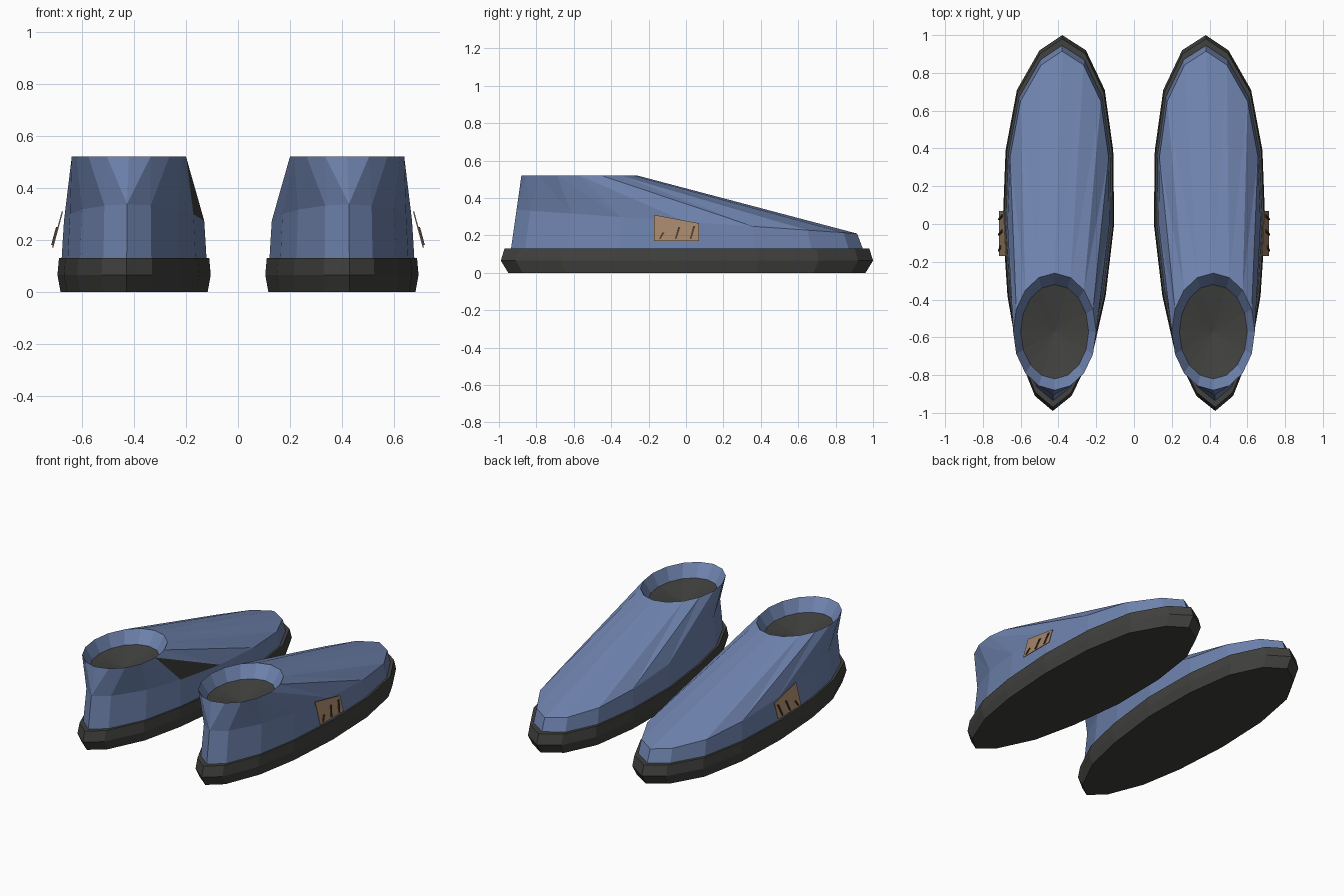
import bpy
import bmesh
from math import sin, cos, tau

if "Cube" in bpy.data.objects:
    bpy.data.objects.remove(bpy.data.objects["Cube"])


def material(name, rgb):
    m = bpy.data.materials.new(name)
    m.use_nodes = True
    m.diffuse_color = (*rgb, 1)
    m.node_tree.nodes["Principled BSDF"].inputs["Base Color"].default_value = (*rgb, 1)
    return m


BLUE = material("blue_fabric", (0.16, 0.23, 0.43))
DARK = material("dark_rubber", (0.052, 0.052, 0.049))
TAN = material("tan_patch", (0.36, 0.23, 0.14))
BROWN = material("brown_stitch", (0.07, 0.045, 0.028))

# Footprint of one shoe, from the toe round the outer side, heel and inner side
OUTLINE = [(.38, 1), (.50, .92), (.62, .71), (.68, .39), (.695, 0), (.67, -.38),
           (.62, -.67), (.525, -.91), (.43, -.99), (.33, -.91), (.215, -.67),
           (.15, -.38), (.105, 0), (.11, .39), (.155, .71), (.255, .92)]
N = len(OUTLINE)


def footprint(scale, height):
    """Scaled outline; height is a function of y."""
    ring = []
    for x, y in OUTLINE:
        y *= scale
        ring.append((.4 + (x - .4) * scale, y, height(y)))
    return ring


def ellipse(rx, ry, z):
    return [(.42 + rx * sin(tau * i / N), -.57 + ry * cos(tau * i / N), z)
            for i in range(N)]


def add_ring(bm, ring, side):
    return [bm.verts.new((x * side, y, z)) for x, y, z in ring]


def bridge(bm, low, high):
    for i in range(N):
        j = (i + 1) % N
        bm.faces.new((low[i], low[j], high[j], high[i]))


def finish(bm, name, mats, outward=True):
    if outward:
        bmesh.ops.recalc_face_normals(bm, faces=bm.faces)
    mesh = bpy.data.meshes.new(name)
    bm.to_mesh(mesh)
    bm.free()
    for m in mats:
        mesh.materials.append(m)
    ob = bpy.data.objects.new(name, mesh)
    bpy.context.collection.objects.link(ob)
    return ob


def make_sole(prefix, side):
    bm = bmesh.new()
    rings = [add_ring(bm, footprint(s, lambda y, z=z: z), side)
             for s, z in ((.96, 0), (1, .065), (.98, .13))]
    bridge(bm, rings[0], rings[1])
    bridge(bm, rings[1], rings[2])
    bm.faces.new(rings[0])
    bm.faces.new(rings[2])
    finish(bm, prefix + "_sole", [DARK])


def make_upper(prefix, side):
    bm = bmesh.new()
    base = add_ring(bm, footprint(.945, lambda y: .13), side)
    waist = add_ring(bm, footprint(.915, lambda y: .21 + (.91 - y) * .07), side)
    rim = add_ring(bm, ellipse(.22, .31, .52), side)
    collar = add_ring(bm, ellipse(.18, .25, .44), side)
    bridge(bm, base, waist)
    # Vamp and heel, with facets running forward down from the rim
    for i in range(N):
        j = (i + 1) % N
        back, front = (j, i) if i < N // 2 else (i, j)
        lower = bm.faces.new((waist[back], waist[front], rim[front]))
        bm.faces.new((waist[back], rim[front], rim[back]))
        # Dark inner gusset on one shoe only
        if side < 0 and i == 11:
            lower.material_index = 1
    # Collar lining and sunken footbed
    bridge(bm, rim, collar)
    centre = bm.verts.new((.42 * side, -.57, .39))
    for i in range(N):
        f = bm.faces.new((collar[i], collar[(i + 1) % N], centre))
        f.material_index = 1
    finish(bm, prefix + "_upper", [BLUE, DARK])


def plate(bm, corners, side, lift, thick, index):
    """Thin plate on the leaning outer side, from (y, z) corners."""
    layers = []
    for d in (lift, lift + thick):
        layers.append([bm.verts.new((side * (.716 - (z - .17) * .27 + d), y, z))
                       for y, z in corners])
    a, b = layers
    faces = [bm.faces.new(a), bm.faces.new(b)]
    for i in range(4):
        j = (i + 1) % 4
        faces.append(bm.faces.new((a[i], a[j], b[j], b[i])))
    for f in faces:
        f.material_index = index


def make_patch(prefix, side):
    bm = bmesh.new()
    plate(bm, [(-.17, .17), (.07, .17), (.07, .265), (-.17, .31)], side, -.005, .005, 0)
    # Slanted stitches
    for y, top in ((-.145, .215), (-.06, .245), (.02, .25)):
        plate(bm, [(y, .18), (y + .008, .18), (y + .03, top), (y + .018, top)],
              side, 0, .006, 1)
    finish(bm, prefix + "_side_patch", [TAN, BROWN])


for prefix, side in (("left_shoe", 1), ("right_shoe", -1)):
    make_sole(prefix, side)
    make_upper(prefix, side)
    make_patch(prefix, side)
